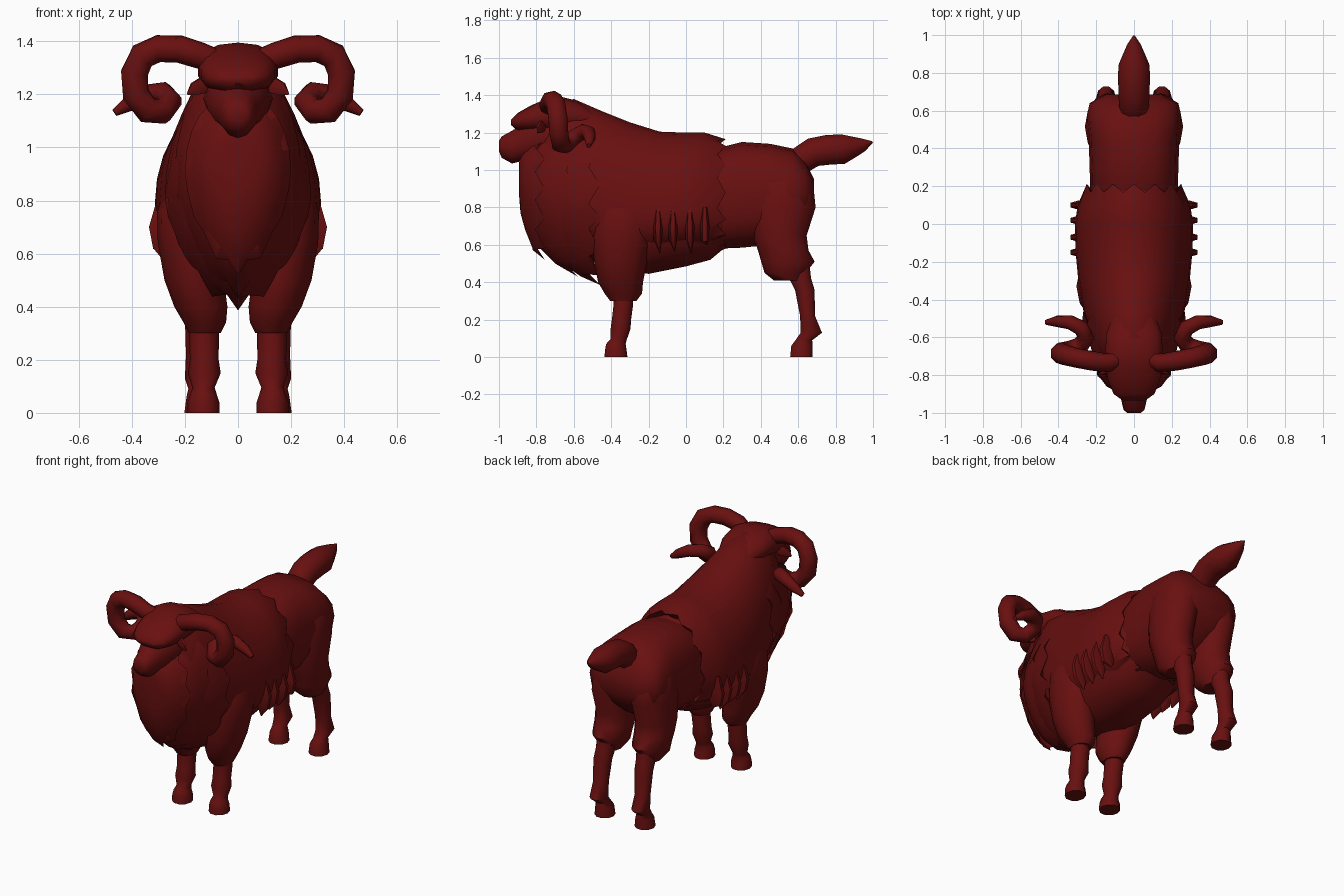
import bpy, bmesh
from math import sin, cos, pi
from mathutils import Vector, Quaternion

wool = bpy.data.materials.new("dark_red")
wool.diffuse_color = (0.14, 0.005, 0.005, 1)


def skin(name, rings, mirror=False, angle=50):
    """Bridge a list of equal rings into a closed, smooth-shaded object."""
    bm = bmesh.new()
    vs = [[bm.verts.new(p) for p in r] for r in rings]
    n = len(vs[0])
    for a, b in zip(vs, vs[1:]):
        for i in range(n):
            j = (i + 1) % n
            bm.faces.new((a[i], a[j], b[j], b[i]))
    bm.faces.new(vs[0][::-1])
    bm.faces.new(vs[-1])
    bmesh.ops.recalc_face_normals(bm, faces=bm.faces[:])
    me = bpy.data.meshes.new(name)
    bm.to_mesh(me)
    bm.free()
    me.materials.append(wool)
    ob = bpy.data.objects.new(name, me)
    bpy.context.collection.objects.link(ob)
    bpy.ops.object.select_all(action='DESELECT')
    ob.select_set(True)
    bpy.context.view_layer.objects.active = ob
    bpy.ops.object.shade_smooth_by_angle(angle=angle * pi / 180)
    if mirror:
        m = ob.modifiers.new("mirror", 'MIRROR')
        m.use_mirror_merge = False
    return ob


def power(v, n):
    return (1 if v >= 0 else -1) * abs(v) ** (2 / n)


def along_y(name, secs, sides=16, low=2.0, high=2.0, mid=0.5, jag=0):
    """Sections (y, z bottom, z top, half width); a jag gives a ragged rear rim."""
    rings = []
    for k, (y, zb, zt, hw) in enumerate(secs):
        zm = zb + (zt - zb) * mid
        ring = []
        for i in range(sides):
            a = -pi / 2 + 2 * pi * i / sides
            c, s = cos(a), sin(a)
            n = low if s < 0 else high
            p = Vector((hw * power(c, n), y,
                        zm + power(s, n) * ((zt - zm) if s > 0 else (zm - zb))))
            if jag and k == len(secs) - 1:
                tip = 1 if i % 2 == 0 else -1
                p.y += tip * jag
                if s < 0:
                    p.z += tip * jag * s * 0.8
            ring.append(p)
        rings.append(ring)
    if jag:
        # turn the ragged rim inward so the shell has a lip
        y, zb, zt, hw = secs[-1]
        ctr = Vector((0, y - 0.04, (zb + zt) / 2))
        rings.append([ctr + (Vector((p.x, y - 0.04, p.z)) - ctr) * 0.85 for p in rings[-1]])
    return skin(name, rings)


def along_z(name, secs, sides=10):
    """Leg sections (z, x, y, x radius, y radius), mirrored."""
    return skin(name, [[(x + rx * cos(2 * pi * i / sides), y + ry * sin(2 * pi * i / sides), z)
                        for i in range(sides)] for z, x, y, rx, ry in secs], True)


def along_path(name, pts, sides=8, flat=1.0, mirror=True):
    """Tube through points (x, y, z, radius) with untwisted frames."""
    c = [Vector(p[:3]) for p in pts]
    q, prev, rings = None, None, []
    for k, p in enumerate(pts):
        t = (c[min(k + 1, len(c) - 1)] - c[max(k - 1, 0)]).normalized()
        q = t.to_track_quat('Z', 'Y') if q is None else prev.rotation_difference(t) @ q
        prev = t
        rings.append([c[k] + q @ Vector((p[3] * cos(2 * pi * i / sides) * flat,
                                         p[3] * sin(2 * pi * i / sides), 0))
                      for i in range(sides)])
    return skin(name, rings, mirror)


# Torso with belly
along_y("torso", [(-.6, .55, 1.3, .2), (-.4, .47, 1.24, .25), (-.2, .445, 1.2, .27),
                  (0, .485, 1.18, .275), (.13, .52, 1.15, .25), (.19, .57, 1.12, .23),
                  (.3, .62, 1.1, .2)], low=2.2, mid=.42)

# Long coat with ragged rear edge
along_y("mantle", [(-.8, .85, 1.22, .1), (-.72, .72, 1.33, .19), (-.6, .6, 1.38, .23),
                   (-.45, .55, 1.315, .27), (-.3, .54, 1.255, .295), (-.14, .55, 1.205, .31),
                   (0, .57, 1.2, .313), (.1, .57, 1.2, .298), (.19, .6, 1.165, .255)],
        sides=28, low=2.5, mid=.35, jag=.022)

# Three overlapping ruff layers on the chest
along_y("chest_bib", [(-.892, .86, 1.04, .05), (-.885, .77, 1.08, .1), (-.86, .68, 1.12, .145),
                      (-.82, .58, 1.17, .175), (-.78, .54, 1.2, .2)],
        sides=24, low=1.6, high=2.2, mid=.55, jag=.025)
along_y("ruff_middle", [(-.83, .68, 1.12, .14), (-.78, .58, 1.2, .185), (-.7, .5, 1.27, .22),
                        (-.61, .455, 1.32, .24)],
        sides=24, low=1.6, mid=.5, jag=.03)
along_y("ruff_rear", [(-.74, .6, 1.2, .18), (-.65, .49, 1.28, .23), (-.56, .43, 1.3, .26),
                      (-.49, .41, 1.28, .275)],
        sides=28, low=1.6, mid=.47, jag=.03)

# Flank locks hanging over the belly
for i, (y, z) in enumerate([(-.15, .555), (-.07, .565), (.02, .555), (.1, .6)]):
    along_path("flank_lock_%d" % i, [(.28, y, .8, .03), (.292, y, .7, .05), (.282, y, .63, .045),
                                     (.262, y + .01, z, .004)], sides=6, flat=.5)

# Hindquarters
along_y("hindquarters", [(.05, .63, 1.08, .2), (.18, .58, 1.12, .232), (.3, .585, 1.15, .235),
                         (.45, .6, 1.14, .24), (.57, .67, 1.115, .25), (.64, .74, 1.04, .235),
                         (.685, .82, .95, .15)], low=2.6, high=2.5)

# Upper legs
along_z("front_shoulder", [(.9, .16, -.32, .09, .14), (.76, .18, -.33, .125, .17),
                           (.64, .18, -.34, .122, .165), (.5, .165, -.35, .112, .14),
                           (.4, .14, -.35, .1, .12), (.34, .125, -.335, .08, .1),
                           (.3, .125, -.335, .06, .07)], 12)
along_z("hind_thigh", [(1, .12, .5, .08, .13), (.93, .135, .515, .11, .165),
                       (.8, .14, .515, .12, .178), (.65, .14, .5, .115, .145),
                       (.57, .14, .52, .112, .135), (.51, .14, .545, .105, .143),
                       (.45, .14, .53, .09, .11), (.41, .14, .55, .062, .08)], 12)

# Lower legs with hooves
along_z("front_leg", [(.4, .128, -.335, .055, .055), (.28, .128, -.335, .056, .055),
                      (.2, .127, -.345, .054, .054), (.15, .127, -.35, .062, .056),
                      (.095, .13, -.36, .042, .046), (.07, .13, -.375, .05, .055),
                      (.04, .13, -.375, .06, .06), (0, .13, -.375, .06, .065)])
along_z("hind_leg", [(.48, .14, .6, .055, .065), (.42, .142, .61, .056, .062),
                     (.36, .145, .635, .055, .055), (.22, .148, .65, .048, .042),
                     (.13, .148, .67, .052, .06), (.09, .145, .63, .042, .047),
                     (.06, .142, .62, .052, .06), (0, .142, .617, .06, .063)])

# Tail
along_path("tail", [(0, .55, .99, .06), (0, .61, 1.05, .078), (0, .68, 1.095, .082),
                    (0, .76, 1.108, .084), (0, .84, 1.112, .083), (0, .9, 1.125, .058),
                    (0, .95, 1.135, .036), (0, .998, 1.15, .004)], sides=10, mirror=False)

# Head with muzzle, and the woolly forehead cap
along_y("head", [(-1, 1.1, 1.155, .035), (-.985, 1.065, 1.18, .055), (-.93, 1.035, 1.21, .068),
                 (-.87, 1.05, 1.25, .09), (-.8, 1.04, 1.3, .12), (-.7, 1.05, 1.33, .135),
                 (-.55, 1.08, 1.3, .12)], sides=12, high=2.3)
along_y("forehead_wool", [(-.935, 1.24, 1.27, .06), (-.9, 1.21, 1.305, .11),
                          (-.83, 1.2, 1.345, .14), (-.76, 1.19, 1.375, .15),
                          (-.68, 1.19, 1.395, .155), (-.58, 1.2, 1.37, .15),
                          (-.45, 1.2, 1.29, .1)], sides=14, high=2.3)

# Curled horns
along_path("horn", [(.07, -.71, 1.32, .045), (.14, -.735, 1.345, .05), (.22, -.725, 1.37, .052),
                    (.3, -.71, 1.372, .052), (.36, -.695, 1.345, .054), (.39, -.685, 1.28, .055),
                    (.385, -.68, 1.2, .054), (.34, -.67, 1.14, .052), (.285, -.645, 1.135, .048),
                    (.255, -.6, 1.175, .045), (.28, -.55, 1.205, .042), (.34, -.52, 1.2, .038),
                    (.41, -.515, 1.165, .03), (.465, -.52, 1.13, .014)], sides=8)

# Small ears below the horns
along_path("ear", [(.08, -.74, 1.25, .02), (.13, -.77, 1.235, .035), (.165, -.785, 1.22, .028),
                   (.19, -.795, 1.2, .005)], sides=6, flat=.5)
